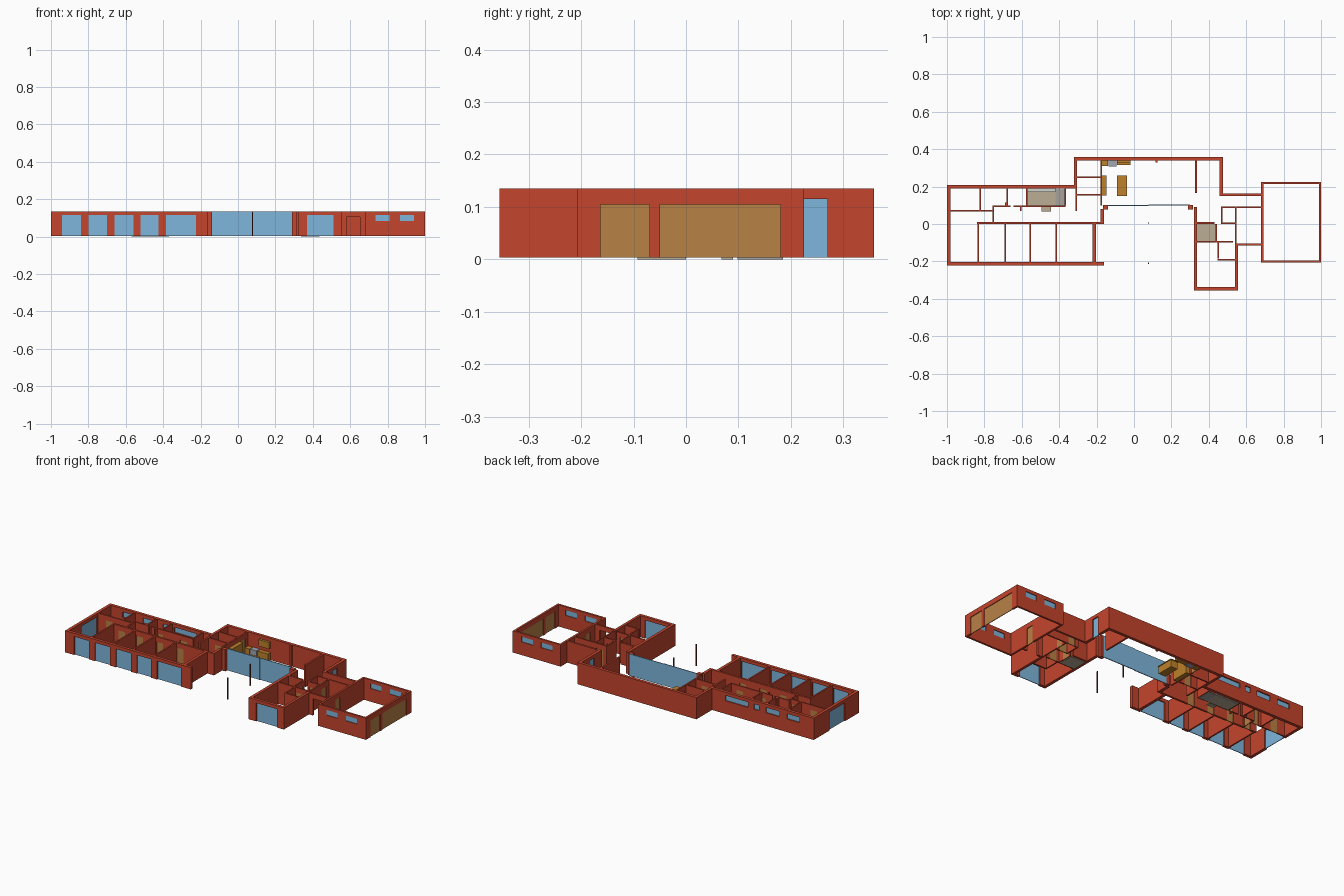
import bpy, bmesh

if "Cube" in bpy.data.objects:
    bpy.data.objects.remove(bpy.data.objects["Cube"])

H, F = 0.135, 0.004      # wall top, floor level
DOOR, WIN = 0.105, 0.115  # heads of doors and windows


def material(name, rgb):
    m = bpy.data.materials.new(name)
    m.diffuse_color = (*rgb, 1)
    m.use_nodes = True
    m.node_tree.nodes["Principled BSDF"].inputs["Base Color"].default_value = m.diffuse_color
    return m


BRICK = material("brick", (0.55, 0.058, 0.026))
GLASS = material("glass", (0.21, 0.47, 0.72))
TAN = material("door_wood", (0.48, 0.22, 0.06))
GOLD = material("cabinet_wood", (0.51, 0.22, 0.025))
TILE = material("tile", (0.50, 0.42, 0.30))
GREY = material("grey", (0.38, 0.36, 0.34))
STEEL = material("steel", (0.35, 0.38, 0.45))
WHITE = material("ceramic", (0.65, 0.65, 0.6))
DARK = material("post_metal", (0.12, 0.02, 0.015))


def boxes(name, items, mat):
    """One object from a list of (x0, x1, y0, y1, z0, z1) boxes."""
    bm = bmesh.new()
    for x0, x1, y0, y1, z0, z1 in items:
        r = bmesh.ops.create_cube(bm, size=1)
        for v in r["verts"]:
            v.co = (x0 if v.co.x < 0 else x1, y0 if v.co.y < 0 else y1,
                    z0 if v.co.z < 0 else z1)
    me = bpy.data.meshes.new(name)
    bm.to_mesh(me)
    bm.free()
    me.materials.append(mat)
    ob = bpy.data.objects.new(name, me)
    bpy.context.collection.objects.link(ob)
    return ob


def wall(name, x0, x1, y0, y1, openings=()):
    """Straight wall with openings (start, end, sill, head, panel material)."""
    along_x = (x1 - x0) > (y1 - y0)
    a0, a1, t0, t1 = (x0, x1, y0, y1) if along_x else (y0, y1, x0, x1)

    def bx(a, b, z0, z1, s0=t0, s1=t1):
        return (a, b, s0, s1, z0, z1) if along_x else (s0, s1, a, b, z0, z1)

    parts, pos, mid = [], a0, (t0 + t1) / 2
    for i, (a, b, z0, z1, mat) in enumerate(sorted(openings, key=lambda o: o[0])):
        if a > pos:
            parts.append(bx(pos, a, F, H))
        if z0 > F:
            parts.append(bx(a, b, F, z0))
        if z1 < H:
            parts.append(bx(a, b, z1, H))
        if mat:
            kind = "window" if mat == GLASS else "door"
            boxes(f"{name}_{kind}_{i+1}", [bx(a, b, z0, z1, mid - 0.002, mid + 0.002)], mat)
        pos = b
    if pos < a1:
        parts.append(bx(pos, a1, F, H))
    boxes(name, parts, BRICK)


def tall(*spans):
    return [(a, b, F, WIN, GLASS) for a, b in spans]


def high(*spans):
    return [(a, b, 0.083, WIN, GLASS) for a, b in spans]


def doors(*starts, w=0.045):
    return [(a, a + w, F, DOOR, TAN) for a in starts]


# Left wing outer walls
wall("left_south_wall", -1, -0.16, -0.222, -0.204,
     tall((-0.94, -0.84), (-0.80, -0.70), (-0.66, -0.56), (-0.52, -0.425), (-0.385, -0.225)))
wall("left_west_wall", -1, -0.982, -0.204, 0.191, tall((-0.09, 0.06)))
wall("left_north_wall", -1, -0.32, 0.191, 0.209,
     high((-0.905, -0.82), (-0.77, -0.68), (-0.635, -0.60), (-0.56, -0.41)))
wall("left_east_wall", -0.222, -0.204, -0.204, 0.0)
# Left wing rooms
wall("corridor_south_wall", -0.84, -0.175, 0.0, 0.012, doors(-0.80, -0.68, -0.545, -0.41))
for i, x in enumerate((-0.837, -0.693, -0.56, -0.42)):
    wall(f"bedroom_partition_{i+1}", x, x + 0.009, -0.204, 0.0)
wall("dressing_south_wall", -0.982, -0.75, 0.068, 0.076, doors(-0.93, -0.80))
wall("dressing_partition", -0.825, -0.817, 0.076, 0.191)
wall("corridor_end_wall", -0.756, -0.748, 0.012, 0.098, doors(0.02))
wall("corridor_north_wall", -0.748, -0.365, 0.09, 0.098,
     [(-0.66, -0.645, F, H, None), (-0.60, -0.565, F, DOOR, TAN), (-0.45, -0.405, F, DOOR, TAN)])
wall("bath_partition_1", -0.681, -0.673, 0.098, 0.191)
wall("bath_partition_2", -0.578, -0.57, 0.098, 0.191)
wall("bath_partition_3", -0.372, -0.364, 0.098, 0.191)
wall("closet_stubs", -0.61, -0.602, 0.07, 0.09)
boxes("closet_pier", [(-0.69, -0.675, 0.098, 0.115, F, H)], BRICK)

# Central block
wall("centre_north_wall", -0.32, 0.475, 0.34, 0.358)
wall("centre_west_wall", -0.32, -0.304, 0.19, 0.34)
wall("centre_west_inner_wall", -0.314, -0.304, 0.07, 0.19)
wall("centre_east_wall", 0.457, 0.475, 0.15, 0.34, tall((0.222, 0.27)))
wall("kitchen_wall", -0.179, -0.17, 0.10, 0.34, doors(0.27))
wall("pantry_wall_1", -0.304, -0.179, 0.247, 0.255)
wall("pantry_wall_2", -0.304, -0.179, 0.152, 0.16, doors(-0.26))
wall("entry_left_wall", -0.179, -0.161, 0.0, 0.08)
wall("living_east_wall", 0.325, 0.336, 0.165, 0.34)
wall("living_east_stub", 0.32, 0.338, 0.012, 0.09)
boxes("glass_wall_piers", [(-0.165, -0.14, 0.078, 0.102, F, H),
                           (0.29, 0.315, 0.078, 0.102, F, H)], BRICK)
boxes("glass_wall", [(-0.14, 0.078, 0.096, 0.101, F, H),
                     (0.078, 0.30, 0.099, 0.104, F, H)], GLASS)
boxes("porch_posts", [(0.075, 0.081, y - 0.003, y + 0.003, F, H) for y in (0.005, -0.21)], DARK)
boxes("living_pier", [(0.115, 0.125, 0.328, 0.34, F, H)], BRICK)

# Right bedroom block
wall("right_west_wall", 0.32, 0.338, -0.337, 0.012)
wall("right_south_wall", 0.32, 0.555, -0.355, -0.337, tall((0.37, 0.51)))
wall("right_east_wall", 0.539, 0.555, -0.337, -0.105)
wall("right_north_wall", 0.338, 0.43, 0.0, 0.012)
wall("right_north_wall_end", 0.465, 0.54, 0.0, 0.009, doors(0.475))
wall("ensuite_south_wall", 0.338, 0.53, -0.1, -0.092, doors(0.46))
wall("ensuite_partition", 0.436, 0.444, -0.092, 0.0, doors(-0.06))
wall("wardrobe_side", 0.446, 0.454, -0.185, -0.1)
wall("wardrobe_back", 0.446, 0.539, -0.195, -0.187)

# Link and garage
wall("link_north_wall", 0.475, 0.68, 0.15, 0.162)
wall("link_south_wall", 0.555, 0.68, -0.115, -0.105, [(0.58, 0.652, F, DOOR, None)])
wall("link_corridor_wall", 0.464, 0.68, 0.086, 0.094, doors(0.49))
wall("link_west_wall", 0.464, 0.472, 0.009, 0.086)
wall("link_partition", 0.541, 0.549, -0.105, 0.086, doors(0.015))
wall("garage_west_wall", 0.68, 0.692, -0.195, 0.213, doors(-0.06))
for label, y in (("south", -0.207), ("north", 0.213)):
    wall(f"garage_{label}_wall", 0.68, 1, y, y + 0.012, high((0.735, 0.81), (0.865, 0.94)))
wall("garage_east_wall", 0.988, 1, -0.195, 0.213,
     [(-0.163, -0.07, F, DOOR, TAN), (-0.05, 0.18, F, DOOR, TAN)])

# Tiled floors and bathroom fixtures
boxes("bath_floor", [(-0.57, -0.42, 0.098, 0.185, 0, F), (-0.495, -0.445, 0.068, 0.09, 0, F),
                     (0.338, 0.436, -0.092, 0.0, 0, F)], TILE)
boxes("laundry_floor", [(-0.42, -0.37, 0.098, 0.185, 0, F)], GREY)
boxes("bath_vanity", [(-0.57, -0.42, 0.172, 0.189, F, 0.045)], WHITE)

# Kitchen
boxes("kitchen_cabinets", [(-0.17, -0.14, 0.31, 0.34, F, 0.05), (-0.09, -0.02, 0.315, 0.34, F, 0.05),
                           (-0.09, -0.02, 0.326, 0.34, 0.075, 0.115)], GOLD)
boxes("pantry_cabinet", [(-0.17, -0.146, 0.152, 0.258, F, 0.108)], GOLD)
boxes("kitchen_island", [(-0.088, -0.042, 0.154, 0.256, F, 0.046),
                         (-0.092, -0.038, 0.15, 0.26, 0.046, 0.05)], GOLD)
boxes("kitchen_range", [(-0.135, -0.093, 0.308, 0.34, F, 0.052)], STEEL)
